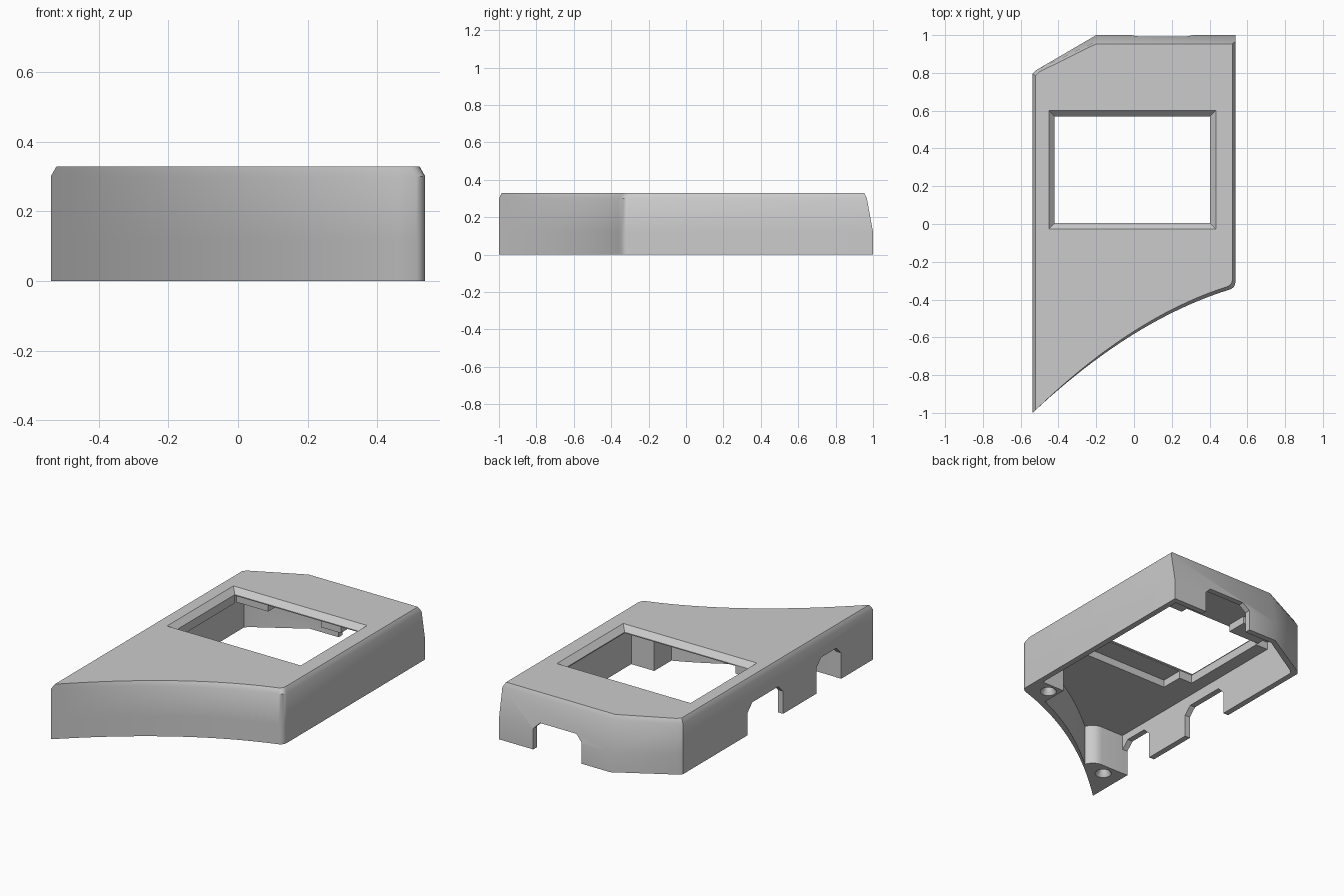
import bpy
import bmesh
import math

cube = bpy.data.objects.get("Cube")
if cube:
    bpy.data.objects.remove(cube, do_unlink=True)

grey = bpy.data.materials.new("matte grey")
grey.use_nodes = True
grey.diffuse_color = (0.6, 0.6, 0.6, 1)
grey.node_tree.nodes["Principled BSDF"].inputs["Base Color"].default_value = (0.6, 0.6, 0.6, 1)


def loft(name, rings):
    """Closed solid through rings of equal point count."""
    bm = bmesh.new()
    loops = [[bm.verts.new(p) for p in ring] for ring in rings]
    for a, b in zip(loops, loops[1:]):
        for i in range(len(a)):
            j = (i + 1) % len(a)
            bm.faces.new((a[i], a[j], b[j], b[i]))
    bm.faces.new(loops[0][::-1])
    bm.faces.new(loops[-1])
    bmesh.ops.recalc_face_normals(bm, faces=bm.faces)
    mesh = bpy.data.meshes.new(name)
    bm.to_mesh(mesh)
    bm.free()
    mesh.materials.append(grey)
    obj = bpy.data.objects.new(name, mesh)
    bpy.context.collection.objects.link(obj)
    return obj


def rect(x0, x1, y0, y1, z):
    return [(x0, y0, z), (x1, y0, z), (x1, y1, z), (x0, y1, z)]


def box(name, x0, x1, y0, y1, z0, z1):
    return loft(name, [rect(x0, x1, y0, y1, z) for z in (z0, z1)])


def circle(x, y, r, z, n=24):
    return [(x + r * math.cos(i * math.tau / n), y + r * math.sin(i * math.tau / n), z)
            for i in range(n)]


def cut(target, tool):
    mod = target.modifiers.new("cut", "BOOLEAN")
    mod.operation = "DIFFERENCE"
    mod.solver = "EXACT"
    mod.object = tool
    bpy.context.view_layer.objects.active = target
    bpy.ops.object.modifier_apply(modifier=mod.name)
    bpy.data.objects.remove(tool, do_unlink=True)


def bezier(p0, p1, p2, steps):
    return [tuple(a * (1 - t) ** 2 + 2 * b * t * (1 - t) + c * t * t for a, b, c in zip(p0, p1, p2))
            for t in (i / steps for i in range(steps + 1))]


def outline(inset, back, z):
    """Plan shape: curved front, rounded front corner, clipped back corner."""
    side = 0.537 - inset
    shift = 0.9 * inset
    end = (side - 0.025, -0.345 + shift)
    pts = bezier((-side, -1 + shift), (-0.0125, -0.507 + shift), end, 20)
    pts += bezier(end, (side, -0.334 + shift), (side, -0.305 + shift), 4)[1:]
    pts += [(side, back), (-0.2, back)]
    pts += [(-side + 0.02, 0.815 - inset * 0.6), (-side, 0.795 - inset * 0.6)]
    return [(x, y, z) for x, y in pts]


# Outer body with sloping back and chamfered top edge
body = loft("cover_shell", [outline(0, 1, 0), outline(0, 1, 0.12),
                            outline(0, 0.967, 0.3), outline(0.016, 0.954, 0.328)])

# Hollow underside, leaving two solid corners for the screws
cavity = loft("cavity", [outline(0.035, 0.965, -0.1), outline(0.035, 0.965, 0.12),
                         outline(0.035, 0.935, 0.29)])
tip_boss = [(-0.7, -1.2), (-0.27, -1.2), (-0.27, -0.78)]
tip_boss += [(-0.35 + 0.08 * math.cos(a * math.pi / 12), -0.78 + 0.08 * math.sin(a * math.pi / 12))
             for a in range(1, 7)] + [(-0.7, -0.7)]
cut(cavity, loft("tip_boss", [[(x, y, z) for x, y in tip_boss] for z in (-0.2, 0.4)]))
cut(cavity, box("corner_boss", 0.35, 0.7, -0.6, -0.2, -0.2, 0.4))

# Thicker ceiling in front of and beside the window, and tabs behind it
for x0, x1, y0, y1 in ((-0.7, 0.7, -1.2, -0.13), (-0.7, -0.33, -0.2, 0.02),
                       (-0.7, -0.41, -0.1, 0.57), (-0.42, -0.21, 0.585, 0.71),
                       (0.14, 0.27, 0.585, 0.71)):
    cut(cavity, box("thick_ceiling", x0, x1, y0, y1, 0.245, 0.4))
cut(body, cavity)

# Bevelled window through the top
cut(body, loft("window", [rect(-0.42, 0.402, 0.005, 0.57, 0.2),
                          rect(-0.42, 0.402, 0.005, 0.57, 0.296),
                          rect(-0.452, 0.434, -0.027, 0.602, 0.329),
                          rect(-0.452, 0.434, -0.027, 0.602, 0.4)]))


def notch(a, b, top, c):
    """Slot profile with clipped upper corners."""
    return [(a, -0.1), (b, -0.1), (b, top - c), (b - c, top), (a + c, top), (a, top - c)]


# Cable slots in the right side and the back
for a, b, top in ((-0.15, 0.185, 0.18), (-0.698, -0.465, 0.2)):
    profile = notch(a, b, top, 0.045)
    cut(body, loft("side_slot", [[(x, y, z) for y, z in profile] for x in (-0.6, -0.49)]))
profile = notch(-0.01, 0.31, 0.165, 0.04)
cut(body, loft("back_slot", [[(x, y, z) for x, z in profile] for y in (0.9, 1.1)]))

# Countersunk screw holes
for x, y in ((-0.42, -0.77), (0.41, -0.262)):
    cut(body, loft("screw_hole", [circle(x, y, 0.052, -0.01), circle(x, y, 0.046, 0.0),
                                  circle(x, y, 0.025, 0.03), circle(x, y, 0.025, 0.2)]))

bpy.ops.object.select_all(action="DESELECT")
body.select_set(True)
bpy.context.view_layer.objects.active = body
bpy.ops.object.shade_smooth_by_angle(angle=math.radians(35))
